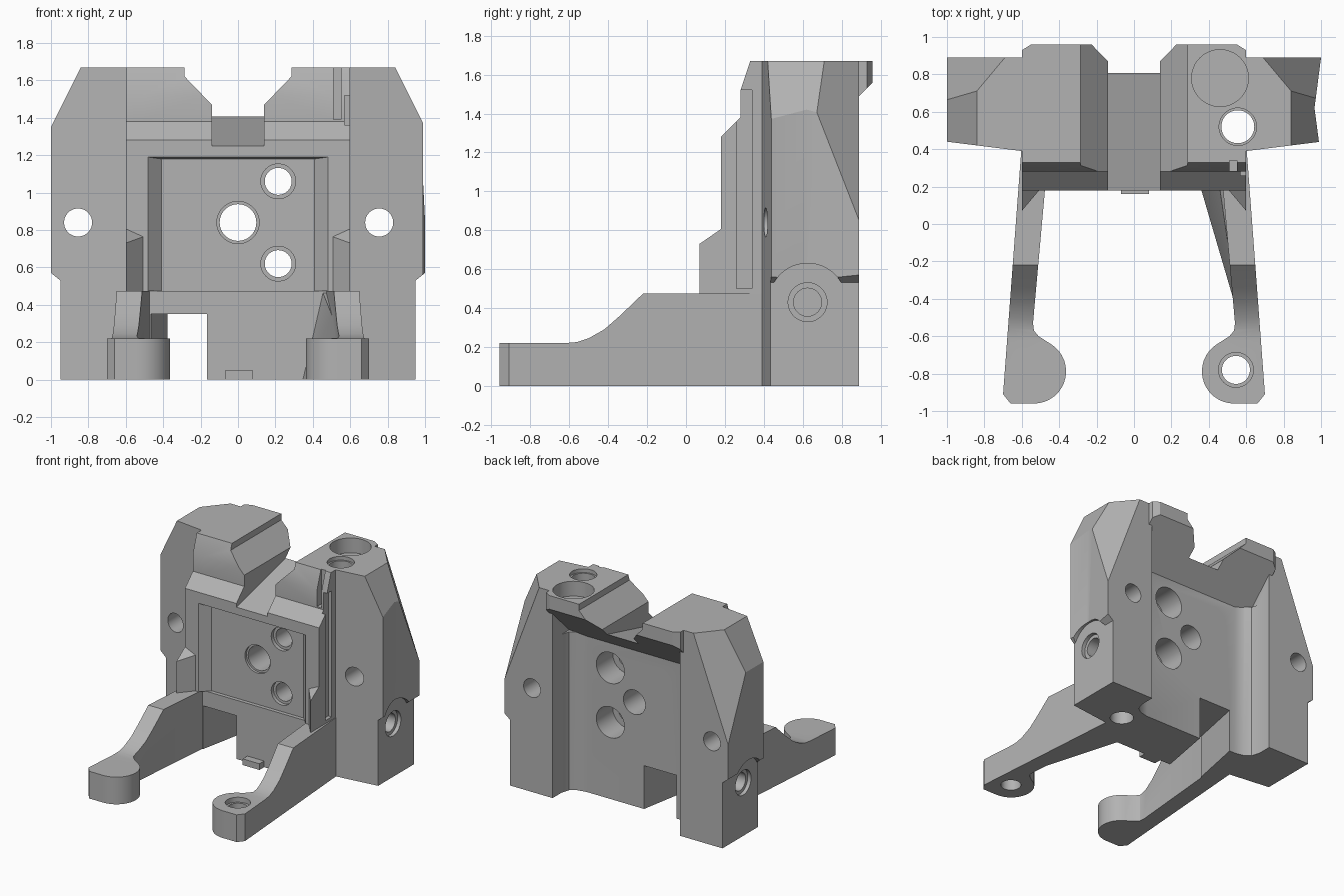
import bpy, bmesh, math
from mathutils import Vector

cube = bpy.data.objects.get("Cube")
if cube:
    bpy.data.objects.remove(cube)

grey = bpy.data.materials.new("plain_grey")
grey.use_nodes = True
grey.diffuse_color = (0.45, 0.45, 0.45, 1)
grey.node_tree.nodes["Principled BSDF"].inputs["Base Color"].default_value = (0.45, 0.45, 0.45, 1)


def finish(name, bm):
    bmesh.ops.recalc_face_normals(bm, faces=bm.faces)
    mesh = bpy.data.meshes.new(name)
    bm.to_mesh(mesh)
    bm.free()
    mesh.materials.append(grey)
    ob = bpy.data.objects.new(name, mesh)
    bpy.context.collection.objects.link(ob)
    return ob


def place(axis, a, b, t):
    # Put a 2D outline point at depth t along an axis
    return {"x": (t, a, b), "y": (a, t, b), "z": (a, b, t)}[axis]


def prism(name, axis, outline, lo, hi, side=1, cuts=()):
    bm = bmesh.new()
    face = bm.faces.new([bm.verts.new(place(axis, a, b, lo)) for a, b in outline])
    ext = bmesh.ops.extrude_face_region(bm, geom=[face])
    verts = [v for v in ext["geom"] if isinstance(v, bmesh.types.BMVert)]
    bmesh.ops.translate(bm, verts=verts, vec=place(axis, 0, 0, hi - lo))
    bmesh.ops.recalc_face_normals(bm, faces=bm.faces)
    for co, no in cuts:
        bmesh.ops.bisect_plane(bm, geom=bm.verts[:] + bm.edges[:] + bm.faces[:],
                               plane_co=co, plane_no=no, clear_outer=True)
        bmesh.ops.holes_fill(bm, edges=[e for e in bm.edges if e.is_boundary])
    for v in bm.verts:
        v.co.x *= side
    return finish(name, bm)


def box(name, x, y, z, side=1):
    return prism(name, "z", [(x[0], y[0]), (x[1], y[0]), (x[1], y[1]), (x[0], y[1])], z[0], z[1], side)


def hull(name, points, side=1):
    bm = bmesh.new()
    for x, y, z in points:
        bm.verts.new((x * side, y, z))
    bmesh.ops.convex_hull(bm, input=bm.verts[:])
    return finish(name, bm)


def rod(axis, a, b, r, lo, hi, side=1):
    ring = [math.tau * i / 48 for i in range(48)]
    return prism("hole_cutter", axis, [(a + r * math.cos(t), b + r * math.sin(t)) for t in ring], lo, hi, side)


def combine(ob, other, op):
    mod = ob.modifiers.new(op, "BOOLEAN")
    mod.operation = op
    mod.solver = "EXACT"
    mod.object = other
    graph = bpy.context.evaluated_depsgraph_get()
    mesh = bpy.data.meshes.new_from_object(ob.evaluated_get(graph))
    ob.modifiers.clear()
    ob.data = mesh
    bpy.data.objects.remove(other)


def add(other):
    combine(body, other, "UNION")


def cut(other):
    combine(body, other, "DIFFERENCE")


# Central core with sloped overhang at the back
corners = [((s * 0.55, 0.96, 0), (s * 0.08, 0.13, 0)) for s in (1, -1)]
body = prism("carriage_body", "x", [
    (0.22, 0), (0.22, 0.475), (0.18, 0.475), (0.18, 1.28), (0.28, 1.38), (0.28, 1.52),
    (0.33, 1.67), (0.96, 1.67), (0.96, 1.56), (0.66, 1.26), (0.66, 0)], -0.6, 0.6, 1, corners)

# Tapered front pocket
cut(hull("pocket_cutter", [(s * w, y, z) for s in (1, -1)
                           for w, y, top in ((0.55, 0.11, 1.2), (0.41, 0.25, 1.18)) for z in (0.475, top)]))

# Side-hole arch and wing outline
wing_front = [(0.57, 0), (0.95, 0), (0.95, 0.53), (1.0, 0.57), (1.0, 1.35), (0.84, 1.67), (0.57, 1.67)]
wing_cuts = [((1.0, 0.89, 0.85), Vector((0.123, 0.103, 0.0465))),
             ((0.6, 0.39, 0), Vector((0.05, -0.4, 0)))]
waist = [(1.0, 0.9), (1.0, 0.89), (0.965, 0.62), (0.99, 0.43), (0.99, 0.3), (1.1, 0.3), (1.1, 0.9)]
fillet = [(0.59, 0.6), (0.43, 0.6), (0.43, 0.66), (0.5, 0.675), (0.55, 0.71), (0.57, 0.78), (0.59, 0.78)]

# Leg outline: straight strut ending in a round foot
arc = [math.radians(a) for a in range(270, 110, -10)]
leg_plan = [(0.6, 0.43), (0.7, -0.91), (0.66, -0.96)]
leg_plan += [(0.535 + 0.172 * math.cos(t), -0.788 + 0.172 * math.sin(t)) for t in arc]
leg_plan += [(0.51, -0.6), (0.535, -0.57), (0.54, -0.53), (0.47, 0.25)]
leg_side = [(0.5, -0.1), (0.5, 0.475), (-0.22, 0.475), (-0.34, 0.36), (-0.42, 0.29),
            (-0.5, 0.245), (-0.56, 0.225), (-0.62, 0.22), (-1.1, 0.22), (-1.1, -0.1)]

for s in (1, -1):
    # Wings
    wing = prism("wing", "y", wing_front, 0.38, 0.89, s, wing_cuts)
    combine(wing, prism("waist_cutter", "z", waist, 0.3, 1.6, s), "DIFFERENCE")
    combine(wing, rod("x", 0.625, 0.43, 0.2, 0.95, 1.1, s), "DIFFERENCE")
    add(wing)
    add(prism("corner_fillet", "z", fillet, 0, 1.28, s))
    # Legs
    leg = prism("leg", "z", leg_plan, 0, 0.475, s)
    combine(leg, prism("leg_profile", "x", leg_side, 0.2, 0.9, s), "INTERSECT")
    add(leg)
    # Corner buttresses beside the pocket
    add(hull("buttress", [(0.6, 0.07, 0.46), (0.6, 0.2, 0.46), (0.49, 0.2, 0.46),
                          (0.6, 0.07, 0.73), (0.6, 0.2, 0.82), (0.49, 0.2, 0.77)], s))

# Gusset inside one leg, and the small locating tab
add(hull("leg_gusset", [(0.34, 0.25, 0), (0.59, 0.25, 0), (0.56, -0.5, 0),
                        (0.45, 0.25, 0.474), (0.59, 0.25, 0.474), (0.56, -0.5, 0.2)]))
add(box("locating_tab", (-0.07, 0.08), (0.16, 0.3), (0, 0.05)))

# Slanted passage under the core
cut(prism("passage_cutter", "z", [(-0.47, 0.2), (-0.17, 0.2), (-0.08, 0.7), (-0.37, 0.7)], -0.1, 0.35))

# Notch through the top, with a sloping floor
cut(prism("notch_cutter", "y", [(-0.285, 1.8), (-0.285, 1.62), (-0.14, 1.47),
                                (0.14, 1.47), (0.285, 1.62), (0.285, 1.8)], 0, 1.1))
cut(hull("channel_cutter", [(x, y, z) for x in (-0.14, 0.14)
                            for y, z in ((0.1, 1.23), (1.0, 1.455), (0.1, 1.5), (1.0, 1.5))]))

for s in (1, -1):
    # Vertical grooves beside the core
    cut(box("front_groove", (0.51, 0.55), (0.2, 0.34), (1.39, 1.8), s))
    cut(box("side_groove", (0.57, 0.7), (0.26, 0.34), (0.5, 1.52), s))
    # Rod sockets and vertical bolt holes
    cut(rod("z", 0.46, 0.78, 0.152, 1.55, 1.8, s))
    cut(rod("z", 0.555, 0.52, 0.088, -0.1, 1.8, s))
    cut(rod("z", 0.555, 0.52, 0.1, 1.64, 1.8, s))
    # Foot holes
    cut(rod("z", 0.545, -0.78, 0.075, -0.1, 0.4, s))
    cut(rod("z", 0.545, -0.78, 0.093, 0.18, 0.4, s))
    # Wing holes
    cut(rod("y", 0.755 if s > 0 else 0.855, 0.84, 0.075, 0.2, 1.1, s))
    cut(rod("x", 0.625, 0.43, 0.072, 0.7, 1.1, s))
    cut(rod("x", 0.625, 0.43, 0.1, 0.92, 1.1, s))
    # Plate holes, wider at the back
    for z in (0.62, 1.06):
        for r, lo, hi in ((0.072, 0, 1), (0.093, 0, 0.28), (0.125, 0.45, 1)):
            cut(rod("y", 0.215, z, r, lo, hi, s))
cut(rod("y", 0, 0.84, 0.098, 0, 1))
cut(rod("y", 0, 0.84, 0.113, 0, 0.27))

bpy.ops.object.select_all(action="DESELECT")
body.select_set(True)
bpy.context.view_layer.objects.active = body
bpy.ops.object.shade_smooth_by_angle(angle=math.radians(25))
